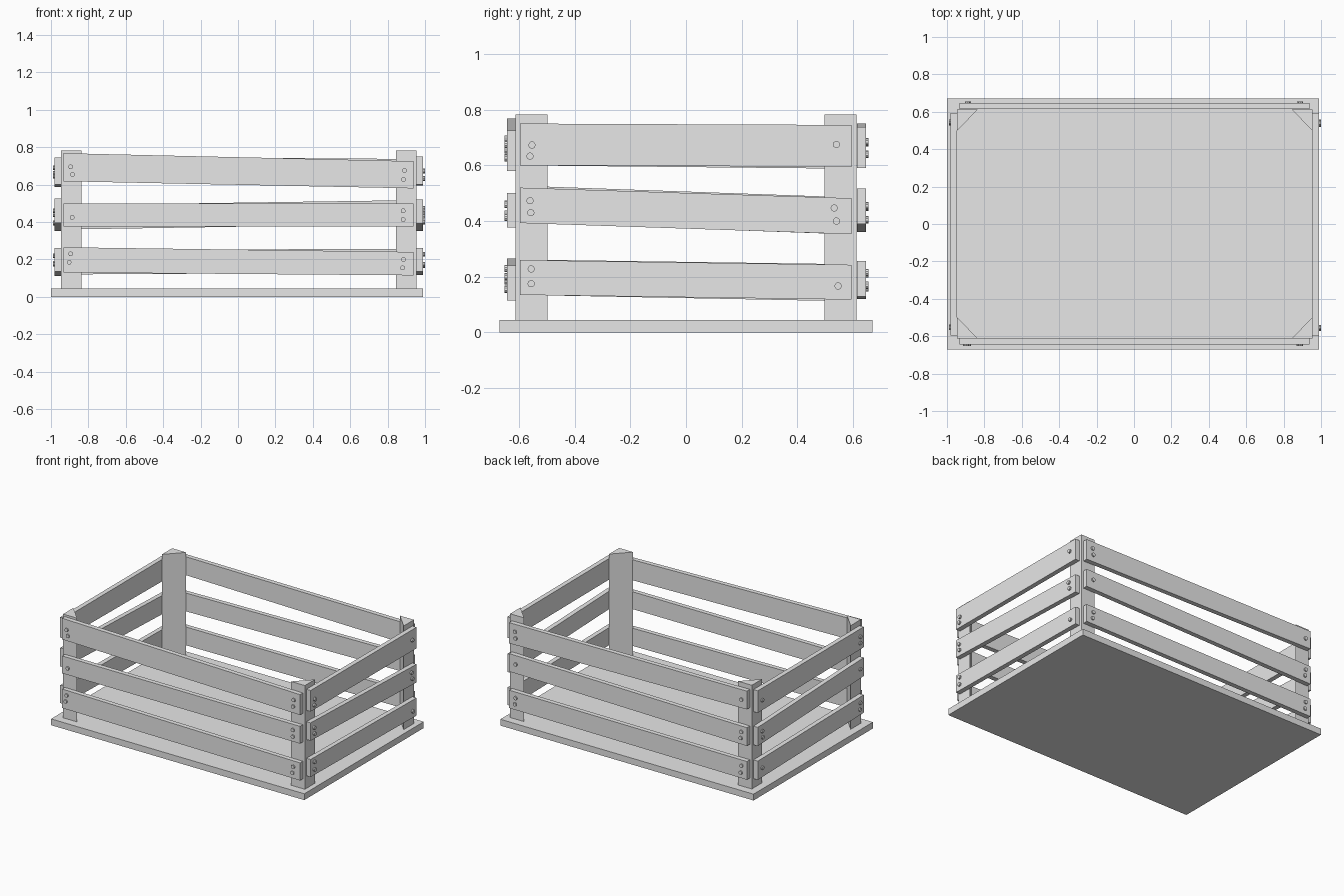
import bpy, bmesh, math
from mathutils import Matrix, Vector

if "Cube" in bpy.data.objects:
    bpy.data.objects.remove(bpy.data.objects["Cube"])

wood = bpy.data.materials.new("light_grey")
wood.diffuse_color = (0.8, 0.8, 0.8, 1)
wood.use_nodes = True
wood.node_tree.nodes["Principled BSDF"].inputs["Base Color"].default_value = wood.diffuse_color


def finish(bm, name):
    bmesh.ops.recalc_face_normals(bm, faces=bm.faces[:])
    me = bpy.data.meshes.new(name)
    bm.to_mesh(me)
    bm.free()
    me.materials.append(wood)
    ob = bpy.data.objects.new(name, me)
    bpy.context.collection.objects.link(ob)
    return ob


def loft(name, a, b):
    """Solid between two matching point loops."""
    bm = bmesh.new()
    va = [bm.verts.new(p) for p in a]
    vb = [bm.verts.new(p) for p in b]
    n = len(a)
    bm.faces.new(va)
    bm.faces.new(vb)
    for i in range(n):
        j = (i + 1) % n
        bm.faces.new((va[i], va[j], vb[j], vb[i]))
    return finish(bm, name)


# base board
rect = [(-1, -0.67), (0.99, -0.67), (0.99, 0.67), (-1, 0.67)]
loft("base_board", [(x, y, 0) for x, y in rect], [(x, y, 0.045) for x, y in rect])

# triangular corner posts
CX = 0.004
for sx, xn in ((-1, "left"), (1, "right")):
    for sy, yn in ((-1, "front"), (1, "back")):
        tri = [(CX + sx * 0.95, sy * 0.612), (CX + sx * 0.84, sy * 0.612),
               (CX + sx * 0.95, sy * 0.498)]
        loft(f"{yn}_{xn}_post", [(x, y, 0.045) for x, y in tri],
             [(x, y, 0.782) for x, y in tri])

# each side: along-axis, inner and outer offset, ends, and per slat
# (low and high z at both ends) plus nail positions (along, z)
sides = {
    "front": ("x", -0.61, -0.643, -0.932, 0.938, [
        ((0.618, 0.768, 0.58, 0.725),
         [(-0.895, 0.695), (-0.885, 0.655), (0.89, 0.675), (0.885, 0.627)]),
        ((0.377, 0.50, 0.377, 0.50),
         [(-0.887, 0.425), (0.883, 0.46), (0.883, 0.413)]),
        ((0.13, 0.265, 0.115, 0.24),
         [(-0.895, 0.23), (-0.903, 0.185), (0.885, 0.2), (0.88, 0.155)])]),
    "back": ("x", 0.614, 0.647, -0.932, 0.938, [
        ((0.62, 0.75, 0.59, 0.737),
         [(-0.89, 0.68), (0.89, 0.685), (0.885, 0.64)]),
        ((0.36, 0.49, 0.39, 0.517),
         [(-0.89, 0.45), (-0.885, 0.405), (0.885, 0.455)]),
        ((0.12, 0.25, 0.13, 0.257),
         [(-0.89, 0.21), (-0.885, 0.16), (0.885, 0.215), (0.89, 0.17)])]),
    "right": ("y", 0.955, 0.988, -0.596, 0.594, [
        ((0.60, 0.75, 0.595, 0.745),
         [(-0.553, 0.673), (-0.56, 0.633), (0.54, 0.675)]),
        ((0.393, 0.52, 0.353, 0.482),
         [(-0.56, 0.473), (-0.557, 0.43), (0.532, 0.447), (0.54, 0.4)]),
        ((0.135, 0.26, 0.118, 0.243),
         [(-0.556, 0.228), (-0.556, 0.175), (0.546, 0.167)])]),
    "left": ("y", -0.947, -0.98, -0.596, 0.594, [
        ((0.60, 0.745, 0.588, 0.745),
         [(-0.555, 0.69), (-0.555, 0.645), (0.545, 0.66)]),
        ((0.395, 0.527, 0.352, 0.485),
         [(-0.555, 0.46), (0.545, 0.44), (0.54, 0.395)]),
        ((0.135, 0.262, 0.112, 0.245),
         [(-0.555, 0.22), (-0.55, 0.175), (0.545, 0.18)])]),
}

for side, (axis, inner, outer, e0, e1, slats) in sides.items():
    def pt(along, off, z):
        return Vector((along, off, z) if axis == "x" else (off, along, z))

    out = math.copysign(1, outer)
    turn = Matrix.Rotation(math.pi / 2, 4, "X" if axis == "x" else "Y")
    for level, ((l0, h0, l1, h1), nails) in zip(("top", "middle", "bottom"), slats):
        # slightly crooked slat
        ends = [[pt(e, inner, lo), pt(e, outer, lo), pt(e, outer, hi), pt(e, inner, hi)]
                for e, lo, hi in ((e0, l0, h0), (e1, l1, h1))]
        loft(f"{side}_{level}_slat", *ends)
        # nail heads
        bm = bmesh.new()
        for a, z in nails:
            bmesh.ops.create_cone(
                bm, cap_ends=True, segments=10, radius1=0.013, radius2=0.013, depth=0.016,
                matrix=Matrix.Translation(pt(a, outer + out * 0.001, z)) @ turn)
        finish(bm, f"{side}_{level}_nails")

# bring the right nail heads flush with the overall two unit length
for level in ("top", "middle", "bottom"):
    bpy.data.objects[f"right_{level}_nails"].location.x = 0.003
